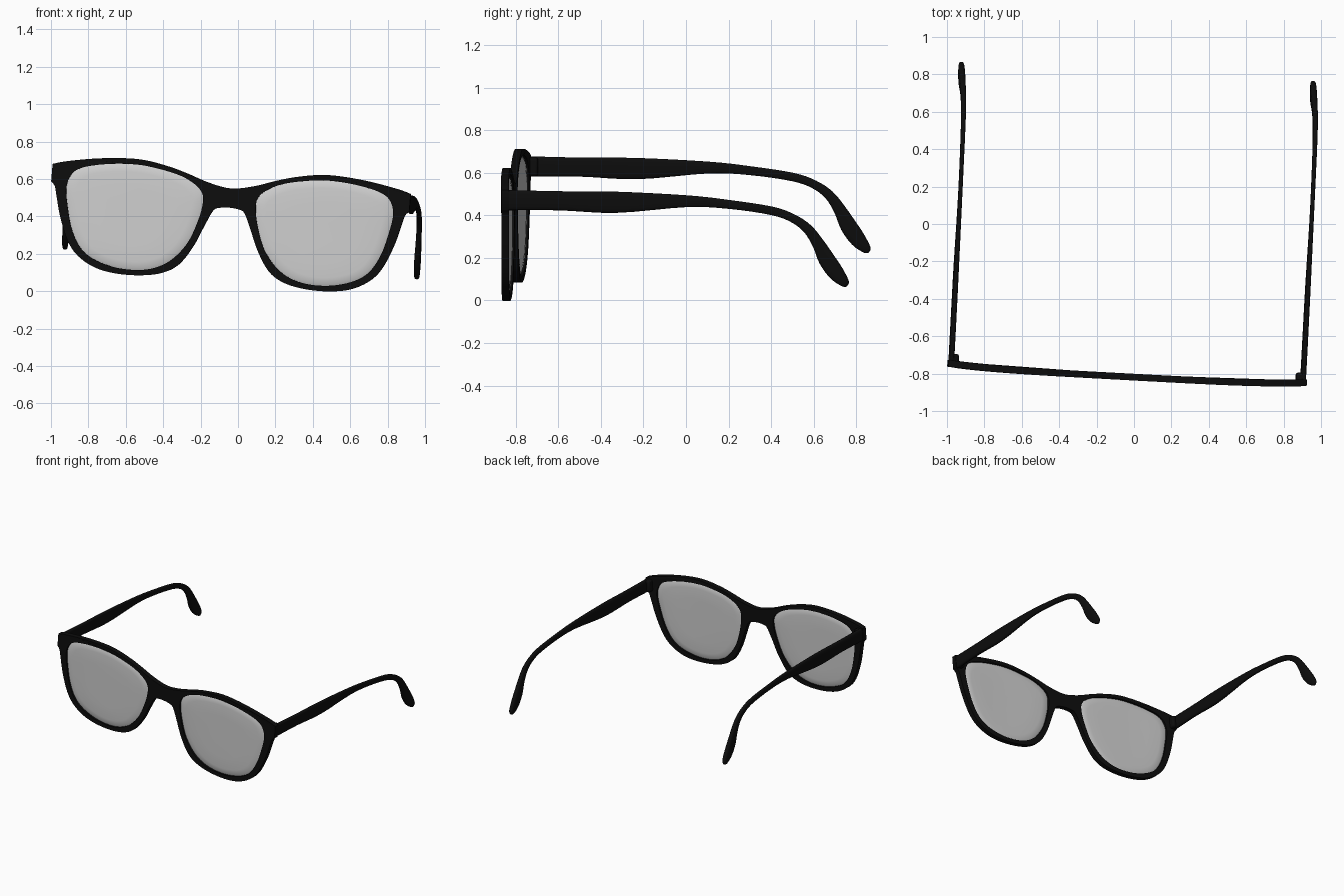
import bpy, bmesh, math
from mathutils import Matrix, Vector

if "Cube" in bpy.data.objects:
    bpy.data.objects.remove(bpy.data.objects["Cube"])

# The spectacles rest slightly rolled and turned
POSE = (Matrix.Translation((-0.033, -0.797, 0.6))
        @ Matrix.Rotation(math.radians(-3.1), 4, 'Z')
        @ Matrix.Rotation(math.radians(4.8), 4, 'Y'))


def material(name, rgb, rough):
    m = bpy.data.materials.new(name)
    m.use_nodes = True
    m.diffuse_color = (*rgb, 1)
    m.roughness = rough
    bsdf = m.node_tree.nodes["Principled BSDF"]
    bsdf.inputs["Base Color"].default_value = (*rgb, 1)
    bsdf.inputs["Roughness"].default_value = rough
    return m


BLACK = material("black plastic", (0.004, 0.004, 0.004), 0.5)
GREY = material("grey lens", (0.62, 0.62, 0.62), 0.4)


def smooth_path(points, steps=5, closed=False):
    """Catmull-Rom interpolation through points of any dimension."""
    pts = [Vector(p) for p in points]
    n = len(pts)
    at = (lambda i: pts[i % n]) if closed else (lambda i: pts[max(0, min(n - 1, i))])
    out = []
    for i in range(n if closed else n - 1):
        a, b, c, d = at(i - 1), at(i), at(i + 1), at(i + 2)
        for k in range(steps):
            t = k / steps
            out.append((b * 2 + (c - a) * t + (a * 2 - b * 5 + c * 4 - d) * t ** 2
                        + (b * 3 - a - c * 3 + d) * t ** 3) / 2)
    if not closed:
        out.append(pts[-1])
    return out


def bow(x):
    """Gentle forward curve of the front."""
    return -0.02 * (1 - (x / 0.96) ** 4)


def finish(name, bm, mat, bevel=0):
    bmesh.ops.recalc_face_normals(bm, faces=bm.faces)
    me = bpy.data.meshes.new(name)
    bm.to_mesh(me)
    bm.free()
    me.materials.clear()
    me.materials.append(mat)
    me.shade_smooth()
    me.set_sharp_from_angle(angle=math.radians(50))
    ob = bpy.data.objects.new(name, me)
    bpy.context.scene.collection.objects.link(ob)
    ob.matrix_world = POSE
    if bevel:
        mod = ob.modifiers.new("soft edges", 'BEVEL')
        mod.width, mod.segments = bevel, 2
        mod.limit_method, mod.angle_limit = 'ANGLE', math.radians(50)
    return ob


def loft(name, rings, mat):
    bm = bmesh.new()
    loops = [[bm.verts.new(p) for p in ring] for ring in rings]
    n = len(loops[0])
    for a, b in zip(loops, loops[1:]):
        for i in range(n):
            j = (i + 1) % n
            bm.faces.new((a[i], a[j], b[j], b[i]))
    bm.faces.new(loops[0])
    bm.faces.new(loops[-1])
    return finish(name, bm, mat)


def symmetric(points):
    return [(-x, z) for x, z in reversed(points[1:])] + points


# Outline of the front: brow line and lower rim, from the middle outwards
brow = [(0, -.051), (.12, -.03), (.24, .01), (.34, .038), (.47, .061),
        (.59, .062), (.74, .047), (.89, .02), (.962, 0)]
lower = [(0, -.154), (.054, -.16), (.085, -.178), (.122, -.256), (.172, -.372),
         (.241, -.477), (.325, -.53), (.438, -.554), (.569, -.556), (.687, -.534),
         (.783, -.481), (.845, -.406), (.897, -.281), (.927, -.168),
         (.941, -.117), (.962, -.095)]
opening = [(.143, -.154), (.148, -.093), (.194, -.044), (.291, 0), (.459, .031),
           (.589, .032), (.721, .015), (.814, -.012), (.86, -.053), (.878, -.122),
           (.862, -.224), (.831, -.337), (.779, -.431), (.703, -.488),
           (.586, -.523), (.466, -.528), (.364, -.506), (.279, -.453),
           (.205, -.359), (.161, -.242)]
rim = smooth_path(symmetric(brow)) + smooth_path(symmetric(lower))[::-1]
hole = smooth_path(opening, closed=True)

# Front frame: filled outline with two openings, then bowed
curve = bpy.data.curves.new("front_outline", 'CURVE')
curve.dimensions, curve.fill_mode, curve.extrude = '2D', 'BOTH', 0.018
for loop in (rim, hole, [Vector((-p.x, p.y)) for p in hole]):
    spline = curve.splines.new('POLY')
    spline.points.add(len(loop) - 1)
    for sp, p in zip(spline.points, loop):
        sp.co = (p.x, p.y, 0, 1)
    spline.use_cyclic_u = True
helper = bpy.data.objects.new("front_outline", curve)
flat = bpy.data.meshes.new_from_object(helper)
bm = bmesh.new()
bm.from_mesh(flat)
bpy.data.objects.remove(helper)
bpy.data.curves.remove(curve)
bpy.data.meshes.remove(flat)
bmesh.ops.remove_doubles(bm, verts=bm.verts, dist=0.0005)
for v in bm.verts:
    x, z, d = v.co
    v.co = (x, bow(x) - d, z)
finish("front_frame", bm, BLACK, 0.006)

# Temple arm: length, height, half depth, half thickness
arm = [(0, -.05, .048, .014), (.25, -.053, .045, .014), (.52, -.06, .05, .013),
       (.85, -.055, .028, .011), (1.05, -.07, .021, .011), (1.25, -.1, .02, .012),
       (1.35, -.135, .02, .013), (1.42, -.185, .023, .014), (1.47, -.255, .029, .015),
       (1.51, -.33, .039, .017), (1.555, -.395, .037, .017), (1.595, -.44, .022, .014),
       (1.607, -.452, .008, .006)]
SIDES = 16


def power(value):
    return math.copysign(abs(value) ** 0.6, value)


for side, label in ((1, "left"), (-1, "right")):
    # Domed lens
    middle = Vector((.52, -.24))
    rings = []
    layers = [(1.01, .003), (.96, .01), (.85, .013), (.55, .014), (.2, .014)]
    for scale, depth in [(s, -d) for s, d in reversed(layers)] + layers:
        ring = [middle + (p - middle) * scale for p in hole]
        rings.append([(side * p.x, bow(p.x) + depth, p.y) for p in ring])
    loft(label + "_lens", rings, GREY)

    # Temple arm swept along its path with a rounded section
    path = smooth_path(arm, 4)
    rings = []
    for i, p in enumerate(path):
        a, b = path[max(i - 1, 0)], path[min(i + 1, len(path) - 1)]
        along = Vector((b[0] - a[0], b[1] - a[1])).normalized()
        ring = []
        for k in range(SIDES):
            t = math.tau * k / SIDES
            across, up = power(math.cos(t)) * p[3], power(math.sin(t)) * p[2]
            ring.append((side * (.945 + across), p[0] - along.y * up, p[1] + along.x * up))
        rings.append(ring)
    loft(label + "_temple", rings, BLACK)

    # Hinge block joining front and temple
    bm = bmesh.new()
    bmesh.ops.create_cube(bm, size=1, matrix=Matrix.Translation((side * .932, .022, -.05))
                          @ Matrix.Diagonal((.05, .06, .088, 1)))
    finish(label + "_hinge", bm, BLACK, 0.012)
